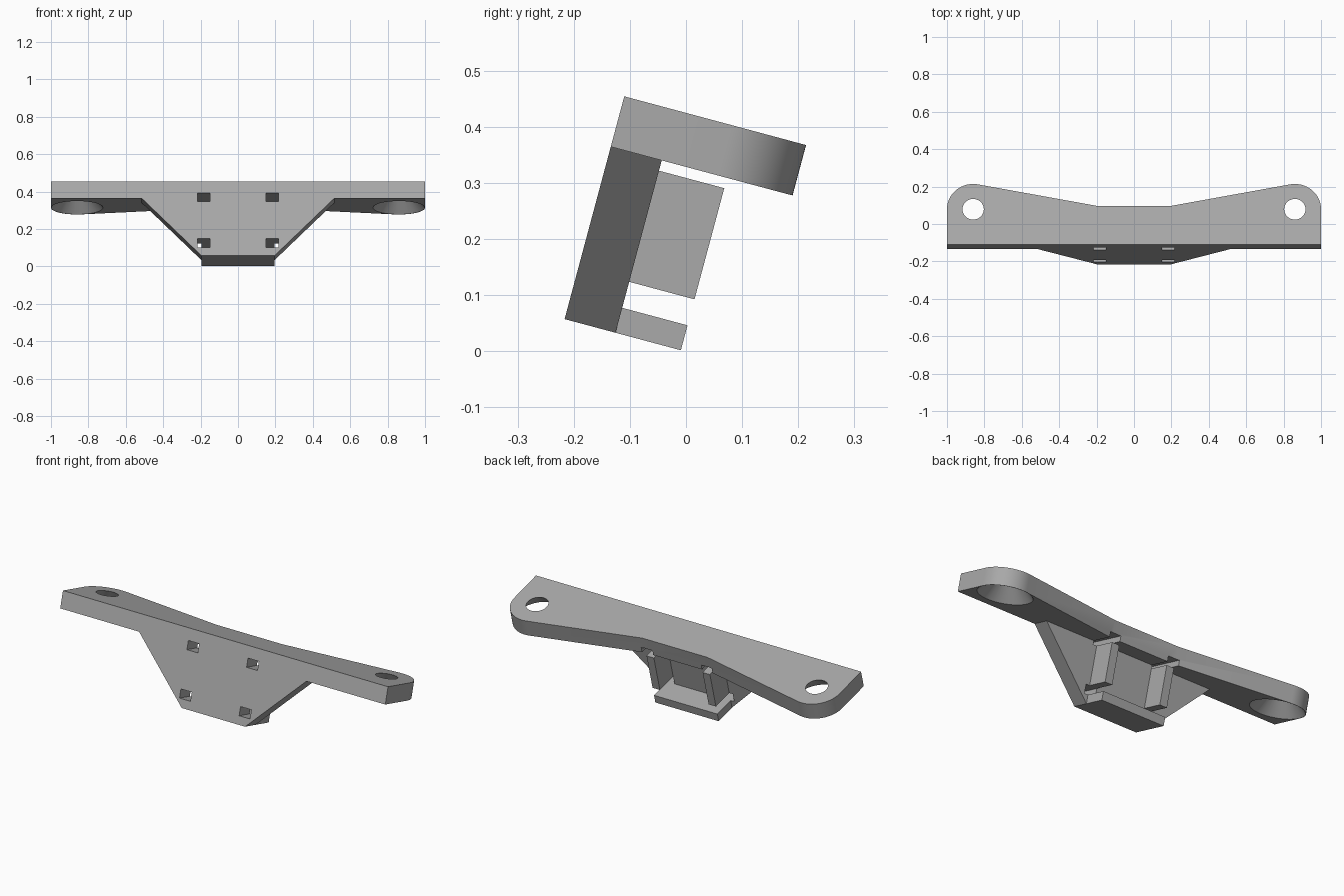
import bpy, bmesh, math
from mathutils import Matrix

if "Cube" in bpy.data.objects:
    bpy.data.objects.remove(bpy.data.objects["Cube"])

# Local frame: x across, y to the back, z up; origin on the front top edge, tilted 15 degrees
TILT = Matrix.Translation((0, -0.11, 0.454)) @ Matrix.Rotation(math.radians(-15), 4, 'X')
T = 0.093       # plate thickness
DEPTH = 0.2145  # depth of the middle section

grey = bpy.data.materials.new("grey plastic")
grey.diffuse_color = (0.4, 0.4, 0.4, 1)
grey.use_nodes = True
grey.node_tree.nodes["Principled BSDF"].inputs["Base Color"].default_value = grey.diffuse_color


def make(name, bm):
    bmesh.ops.recalc_face_normals(bm, faces=bm.faces)
    me = bpy.data.meshes.new(name)
    bm.to_mesh(me)
    bm.free()
    me.materials.append(grey)
    ob = bpy.data.objects.new(name, me)
    bpy.context.collection.objects.link(ob)
    ob.matrix_world = TILT
    return ob


def prism(name, points, offset):
    """Extrude a closed outline by an offset vector."""
    bm = bmesh.new()
    face = bm.faces.new([bm.verts.new(p) for p in points])
    res = bmesh.ops.extrude_face_region(bm, geom=[face], use_keep_orig=True)
    verts = [g for g in res["geom"] if isinstance(g, bmesh.types.BMVert)]
    bmesh.ops.translate(bm, verts=verts, vec=offset)
    return make(name, bm)


def box(name, x0, x1, y0, y1, z0, z1):
    return prism(name, [(x0, y0, z0), (x1, y0, z0), (x1, y1, z0), (x0, y1, z0)], (0, 0, z1 - z0))


def cut(ob, cutters):
    for c in cutters:
        mod = ob.modifiers.new("cut", 'BOOLEAN')
        mod.operation, mod.solver, mod.object = 'DIFFERENCE', 'EXACT', c
    bpy.context.view_layer.update()
    dg = bpy.context.evaluated_depsgraph_get()
    me = bpy.data.meshes.new_from_object(ob.evaluated_get(dg))
    ob.modifiers.clear()
    ob.data = me


# Top plate: straight front, rounded ends tangent to the tapering back edge
CX, CY, R = 0.86, 0.1955, 0.14
px, py = 0.2, DEPTH
end = math.atan2(py - CY, px - CX) - math.acos(R / math.hypot(px - CX, py - CY))
arc = [(CX + R * math.cos(end * i / 24), CY + R * math.sin(end * i / 24)) for i in range(25)]
half = [(1, 0)] + arc + [(px, py)]
outline = half + [(-x, y) for x, y in reversed(half)]
top_plate = prism("top_plate", [(x, y, 0) for x, y in outline], (0, 0, -T))

# Back plate: tapers down to the ledge
back_plate = prism("back_plate", [(-0.515, 0, -T), (0.515, 0, -T), (0.195, 0, -0.411), (-0.195, 0, -0.411)],
                   (0, 0.094, 0))

# Bottom ledge and the two upright ribs
box("bottom_ledge", -0.195, 0.195, 0.094, DEPTH, -0.411, -0.365)
for side, s in (("right", 1), ("left", -1)):
    xs = sorted((s * 0.15, s * 0.195))
    box("rib_" + side, *xs, 0.094, DEPTH, -0.317, -0.112)

# Countersunk screw holes, and strap slots passing above and below each rib
holes, upper, lower = [], [], []
for s in (1, -1):
    bm = bmesh.new()
    slope, extra = (0.138 - 0.057) / T, 0.02
    bmesh.ops.create_cone(bm, cap_ends=True, segments=48, depth=T + 2 * extra,
                          radius1=0.138 + slope * extra, radius2=0.057 - slope * extra,
                          matrix=Matrix.Translation((s * CX, CY, -T / 2)))
    holes.append(make("hole_cutter", bm))
    bm = bmesh.new()
    bmesh.ops.create_cone(bm, cap_ends=True, segments=48, depth=0.06, radius1=0.057, radius2=0.057,
                          matrix=Matrix.Translation((s * CX, CY, 0.02)))
    holes.append(make("hole_cutter", bm))
    xs = sorted((s * 0.15, s * 0.217))
    upper.append(box("slot_cutter", *xs, -0.03, 0.24, -0.112, -0.064))
    lower.append(box("slot_cutter", *xs, -0.03, 0.12, -0.365, -0.317))

cut(top_plate, holes + upper)
cut(back_plate, upper + lower)
for c in holes + upper + lower:
    bpy.data.objects.remove(c)

# Smooth the rounded ends and holes, keep the edges crisp
bpy.ops.object.select_all(action='DESELECT')
top_plate.select_set(True)
bpy.context.view_layer.objects.active = top_plate
bpy.ops.object.shade_smooth_by_angle(angle=math.radians(30))
